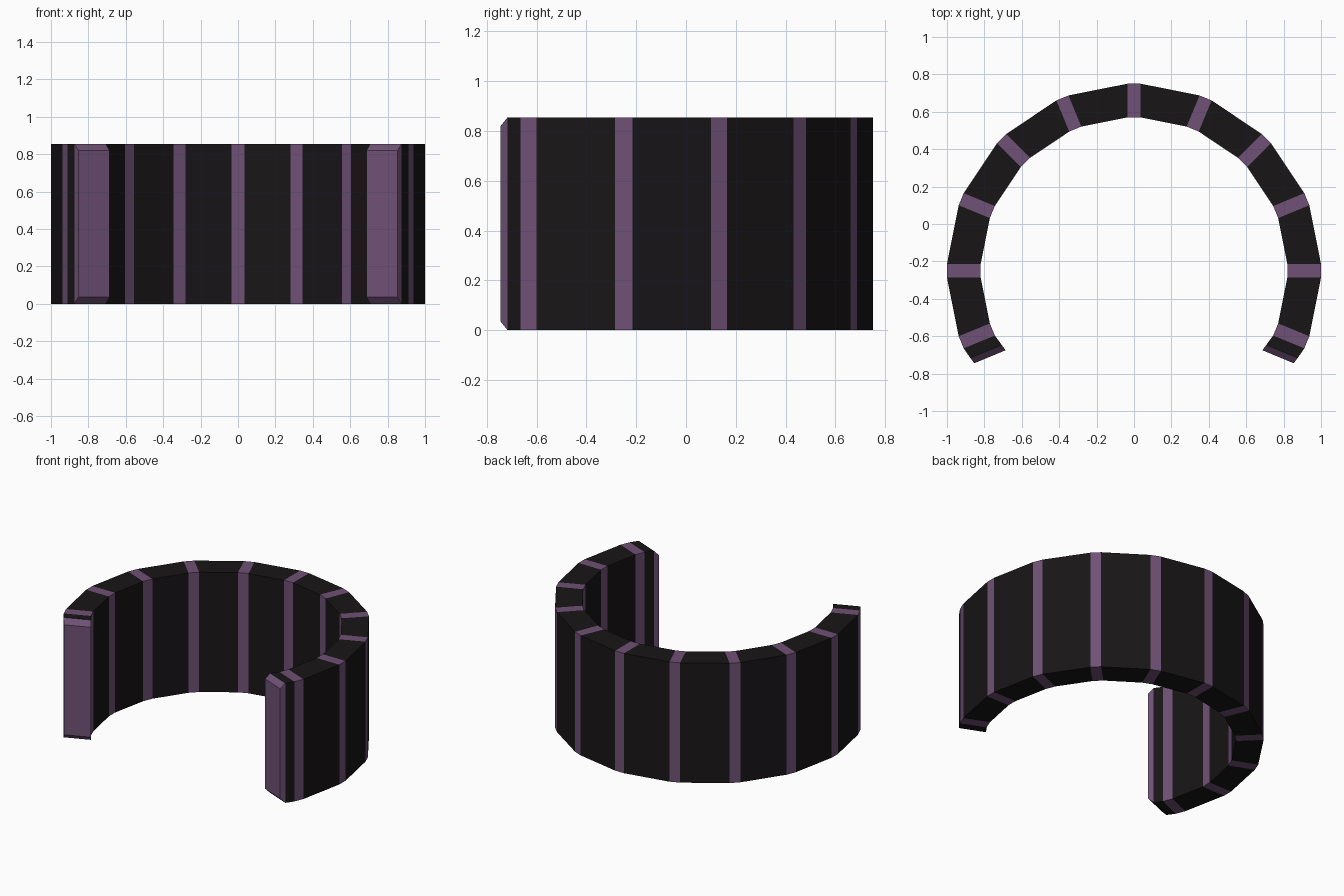
import bpy, bmesh, math

if "Cube" in bpy.data.objects:
    bpy.data.objects.remove(bpy.data.objects["Cube"])

HEIGHT, CHAMFER = 0.855, 0.035
R_OUT, R_IN, HALF = 1.0, 0.82, 0.035   # ring radii and half stripe width
STEP, CY = math.radians(22.5), -0.25   # stripe spacing and ring centre


def material(name, color):
    m = bpy.data.materials.new(name)
    m.diffuse_color = (*color, 1)
    m.use_nodes = True
    m.node_tree.nodes["Principled BSDF"].inputs["Base Color"].default_value = m.diffuse_color
    return m


def station(angle, offset, r_out=R_OUT, r_in=R_IN, inset=0.0):
    """Rectangular cross-section lying beside the radius at the given angle."""
    c, s = math.cos(angle), math.sin(angle)
    return [(r * c - offset * s, r * s + offset * c + CY, z)
            for r, z in ((r_out, inset), (r_in, inset),
                         (r_in, HEIGHT - inset), (r_out, HEIGHT - inset))]


# Cross-sections from right tip to left tip; spans alternate dark / purple
first, last = -STEP, math.pi + STEP
sections = [station(first, -0.13, 0.978, 0.797, CHAMFER),
            station(first, -0.096, 0.987, 0.805)]
for i in range(11):
    a = first + i * STEP
    sections += [station(a, -HALF), station(a, HALF)]
sections += [station(last, 0.096, 0.987, 0.805),
             station(last, 0.13, 0.978, 0.797, CHAMFER)]

bm = bmesh.new()
rings = [[bm.verts.new(p) for p in sec] for sec in sections]
for i, (a, b) in enumerate(zip(rings, rings[1:])):
    for j in range(4):
        k = (j + 1) % 4
        face = bm.faces.new((a[j], a[k], b[k], b[j]))
        face.material_index = 1 if i % 2 == 0 else 0
# Flat purple end caps
for ring in (rings[0], rings[-1]):
    bm.faces.new(ring).material_index = 1
bmesh.ops.recalc_face_normals(bm, faces=bm.faces)

mesh = bpy.data.meshes.new("open_cuff")
bm.to_mesh(mesh)
bm.free()
mesh.materials.append(material("dark_panel", (0.009, 0.0075, 0.0085)))
mesh.materials.append(material("purple_stripe", (0.16, 0.083, 0.18)))
bpy.context.collection.objects.link(bpy.data.objects.new("open_cuff", mesh))
